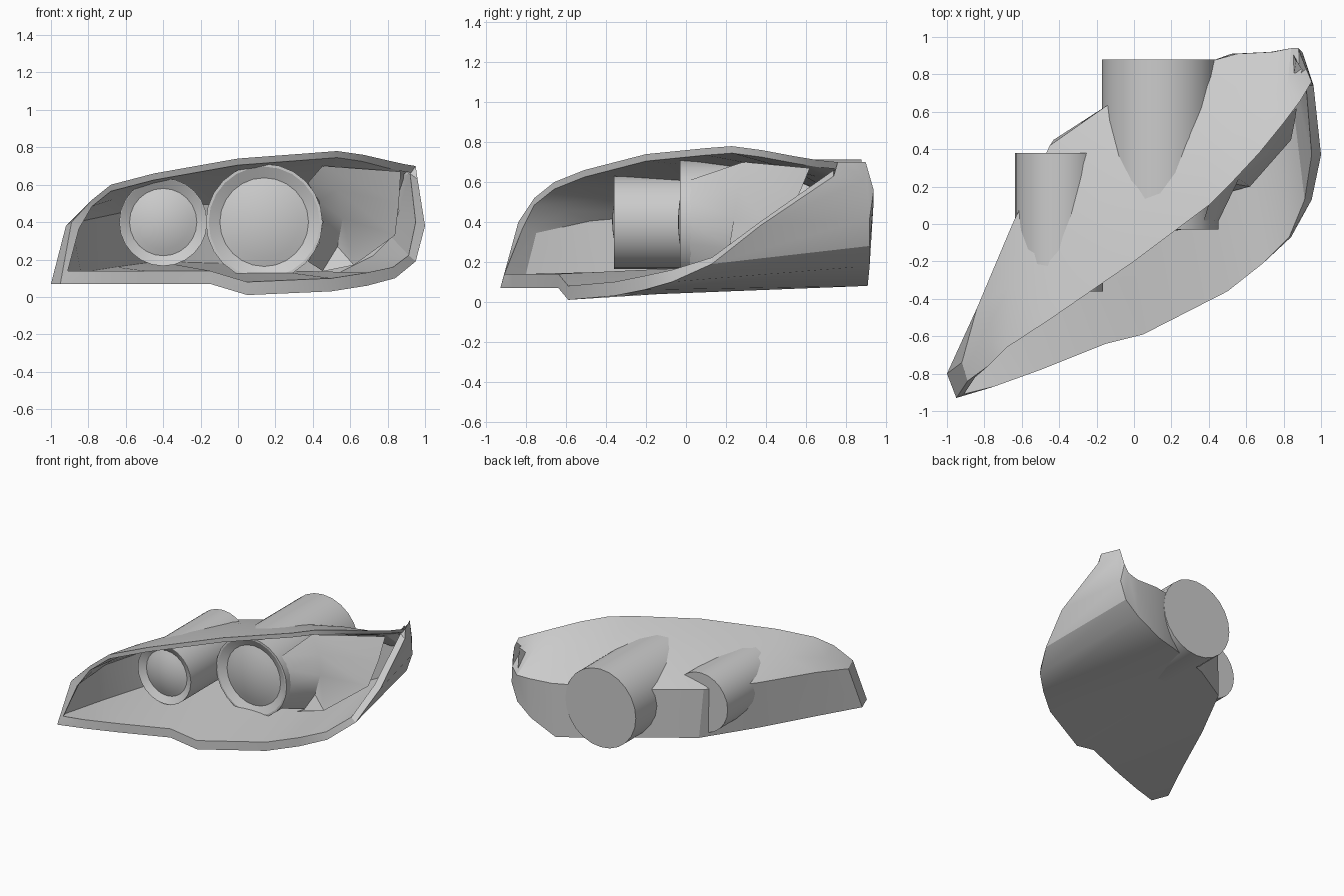
import bpy, bmesh, math
from mathutils import Vector

cube = bpy.data.objects.get("Cube")
if cube:
    bpy.data.objects.remove(cube, do_unlink=True)

# One plain grey for the whole lamp
grey = bpy.data.materials.new("plain grey")
grey.use_nodes = True
grey.diffuse_color = (0.6, 0.6, 0.6, 1)
bsdf = next(n for n in grey.node_tree.nodes if n.type == 'BSDF_PRINCIPLED')
bsdf.inputs["Base Color"].default_value = (0.6, 0.6, 0.6, 1)


def finish(bm, name, angle, closed=True):
    if closed:
        bmesh.ops.recalc_face_normals(bm, faces=bm.faces[:])
    mesh = bpy.data.meshes.new(name)
    bm.to_mesh(mesh)
    bm.free()
    mesh.materials.append(grey)
    obj = bpy.data.objects.new(name, mesh)
    bpy.context.collection.objects.link(obj)
    bpy.ops.object.select_all(action='DESELECT')
    bpy.context.view_layer.objects.active = obj
    obj.select_set(True)
    bpy.ops.object.shade_smooth_by_angle(angle=math.radians(angle))


def loft(bm, rows, closed):
    rings = [[bm.verts.new(p) for p in row] for row in rows]
    n = len(rings[0])
    for a, b in zip(rings, rings[1:]):
        for k in range(n if closed else n - 1):
            j = (k + 1) % n
            bm.faces.new((a[k], a[j], b[j], b[k]))
    return rings


# Housing: each station holds lower rim, lower back, upper back and upper rim
stations = [
    ((-.95, -.93, .07), (-1, -.8, .07), (-.92, -.74, .38), (-.89, -.84, .4)),
    ((-.75, -.87, .07), (-.84, -.45, .09), (-.84, -.45, .44), (-.78, -.76, .52)),
    ((-.5, -.78, .07), (-.65, 0, .12), (-.65, 0, .48), (-.68, -.66, .6)),
    ((-.15, -.64, .07), (-.43, .45, .15), (-.45, .42, .53), (-.45, -.51, .66)),
    ((.05, -.59, .01), (-.1, .65, .14), (-.15, .63, .53), (0, -.2, .74)),
    ((.5, -.36, .03), (.3, .83, .1), (.3, .84, .52), (.4, .1, .77)),
    ((.69, -.21, .06), (.52, .91, .08), (.55, .91, .5), (.53, .23, .78)),
    ((.84, -.07, .1), (.73, .92, .18), (.74, .92, .49), (.67, .38, .76)),
    ((.95, .13, .19), (.85, .92, .28), (.84, .94, .5), (.8, .54, .73)),
    ((1, .37, .38), (.9, .92, .42), (.88, .94, .56), (.89, .66, .71)),
    ((.96, .74, .63), (.91, .89, .61), (.89, .9, .7), (.95, .76, .7)),
]


def section(i, pts):
    low, back_low, back_high, high = (Vector(p) for p in pts)
    # The roof bulges in proportion to its fall
    crease = (high + back_high) / 2
    crease.z += .14 * (high.z - back_high.z)
    side = max(0, (low.x - .8) / .2)
    end = Vector((.04, .02, 0)) if i == 0 else Vector((0, 0, 0))
    roof_step = end + Vector((-.03 * side, 0, -.035))
    inner = [high + roof_step,
             crease + roof_step,
             back_high + roof_step - Vector((0, .03, 0)),
             back_low + end + Vector((-.04 * side, -.03, .04)),
             low + end + Vector((-.05 * side, 0, .07 - .05 * side))]
    return [low, back_low, back_high, crease, high] + inner


bm = bmesh.new()
rings = loft(bm, [section(i, s) for i, s in enumerate(stations)], True)
for r in (rings[0], rings[-1]):
    bm.faces.new(r[:5])
    bm.faces.new(r[5:])
    bm.faces.new((r[0], r[4], r[5], r[9]))
finish(bm, "housing", 25)


# Lamp barrels: turned profile with a bezel and a domed lens
def barrel(name, x, z, radius, lens, lip, front, back):
    profile = [(0, back), (radius, back), (radius, front), (radius - lip, front),
               (lens, front + .03)]
    for k in range(4, -1, -1):
        t = k / 5
        profile.append((lens * t, front + .03 - .04 * (1 - t * t)))
    bm = bmesh.new()
    count = 24
    rows = []
    for k in range(count + 1):
        a = math.tau * k / count
        rows.append([(x + r * math.cos(a), y, z + r * math.sin(a)) for r, y in profile])
    loft(bm, rows, False)
    bmesh.ops.remove_doubles(bm, verts=bm.verts[:], dist=.0005)
    finish(bm, name, 25)


barrel("small_lamp", -.4, .4, .235, .18, .004, -.36, .38)
barrel("large_lamp", .14, .4, .312, .237, .015, -.03, .88)


# Side reflector: collar flaring off the large lamp, then a panel out to the corner
def arc(z, radius, depth, slope):
    angles = [math.radians(21 * k) for k in range(2, -3, -1)]
    return [(.14 + radius * math.cos(a), depth + slope * math.sin(a),
             z + radius * math.sin(a)) for a in angles]


corner = [(.87, .62, .67), (.86, .55, .5), (.84, .45, .33), (.62, .2, .17), (.42, .15, .13)]
bm = bmesh.new()
loft(bm, [arc(.4, .314, .02, 0), arc(.42, .42, .24, .07), corner], False)
finish(bm, "side_reflector", 30, False)
